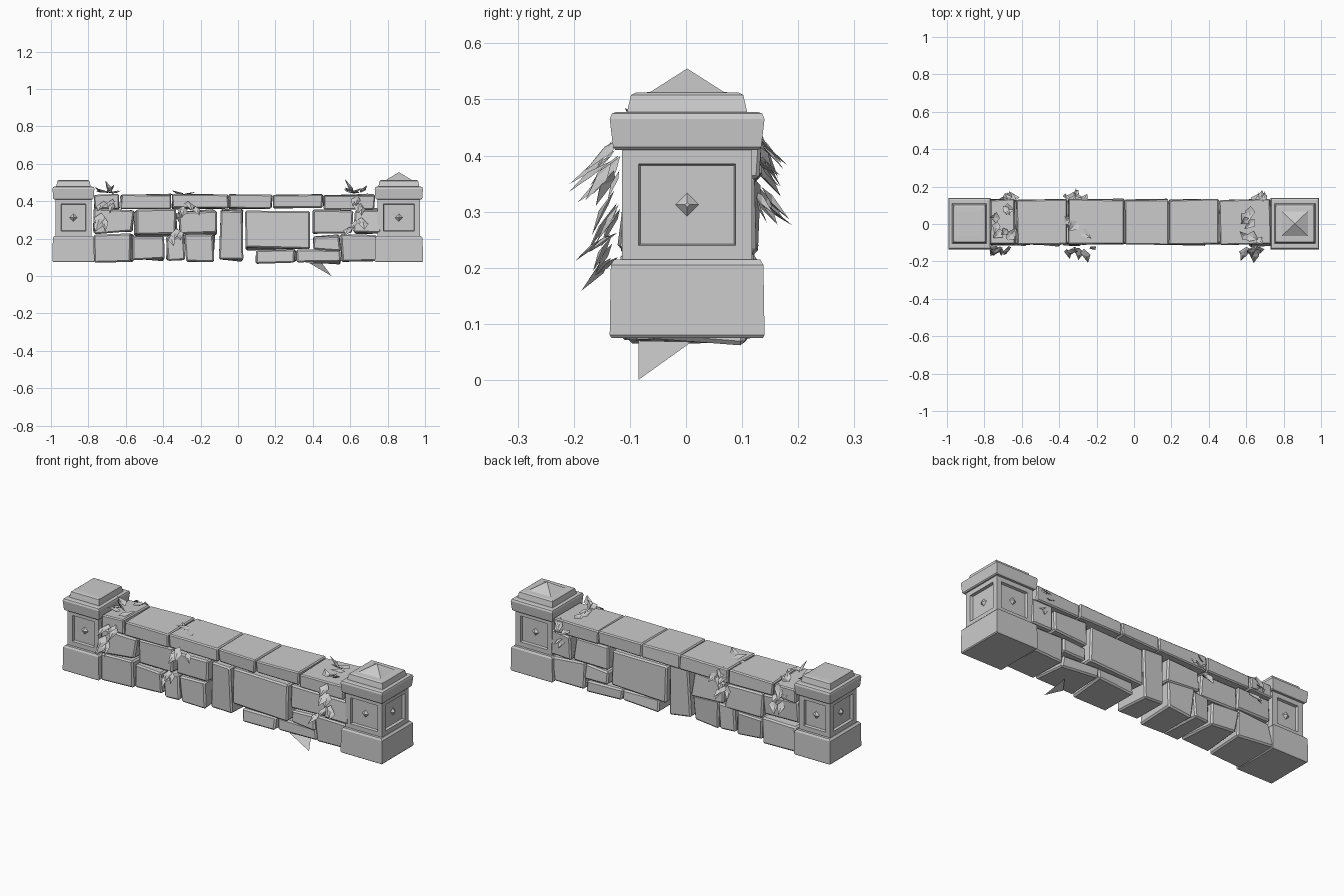
import bpy, bmesh, math, random
from mathutils import Vector, Matrix

if "Cube" in bpy.data.objects:
    bpy.data.objects.remove(bpy.data.objects["Cube"])

random.seed(7)


def finish(bm, name, bevel=0.0):
    me = bpy.data.meshes.new(name)
    bmesh.ops.recalc_face_normals(bm, faces=bm.faces)
    bm.to_mesh(me)
    bm.free()
    ob = bpy.data.objects.new(name, me)
    bpy.context.collection.objects.link(ob)
    if bevel:
        m = ob.modifiers.new("chipped_edges", 'BEVEL')
        m.width = bevel
        m.segments = 1
    return ob


def block(name, x0, x1, z0, z1, y0, y1, jitter=0.006, bevel=0.006):
    """Rough cut stone: a box with slightly moved corners."""
    bm = bmesh.new()
    bmesh.ops.create_cube(bm, size=1)
    for v in bm.verts:
        v.co = Vector((x0 + (v.co.x + .5) * (x1 - x0),
                       y0 + (v.co.y + .5) * (y1 - y0),
                       z0 + (v.co.z + .5) * (z1 - z0)))
        v.co += Vector([random.uniform(-jitter, jitter) for _ in range(3)])
    return finish(bm, name, bevel)


def stack(name, cx, cy, rings, peak=None):
    """Square rings (half x, half y, z) joined into one tapering solid."""
    bm = bmesh.new()
    loops = [[bm.verts.new((cx + sx * hx, cy + sy * hy, z))
              for sx, sy in ((-1, -1), (1, -1), (1, 1), (-1, 1))]
             for hx, hy, z in rings]
    for a, b in zip(loops, loops[1:]):
        for i in range(4):
            j = (i + 1) % 4
            bm.faces.new((a[i], a[j], b[j], b[i]))
    bm.faces.new(loops[0][::-1])
    top = bm.faces.new(loops[-1])
    if peak:
        bmesh.ops.poke(bm, faces=[top])
        bm.verts.ensure_lookup_table()
        bm.verts[-1].co.z = peak
    return finish(bm, name)


def shaft(name, cx, cy, hx, hy, z0, z1):
    """Pillar shaft with a sunken panel on each side."""
    bm = bmesh.new()
    bmesh.ops.create_cube(bm, size=2)
    for v in bm.verts:
        v.co = Vector((cx + v.co.x * hx, cy + v.co.y * hy,
                       (z0 + z1) / 2 + v.co.z * (z1 - z0) / 2))
    bm.normal_update()
    sides = [f for f in bm.faces if abs(f.normal.z) < .5]
    bmesh.ops.inset_individual(bm, faces=sides, thickness=0.042)
    bmesh.ops.inset_individual(bm, faces=sides, thickness=0.004, depth=-0.015)
    # small raised stud in each panel
    for f in sides:
        c, n = f.calc_center_median(), f.normal
        m = Matrix.Translation(c + n * 0.006) @ n.to_track_quat('Z', 'Y').to_matrix().to_4x4()
        bmesh.ops.create_cone(bm, segments=4, radius1=0.022, radius2=0.004,
                              depth=0.014, cap_ends=True, matrix=m)
    return finish(bm, name)


# pillars
for side, cx, hx, peak in (("left", -0.88, 0.108, None), ("right", 0.86, 0.125, 0.555)):
    stack(side + "_pillar_base", cx, 0.002,
          [(hx, .135, .075), (hx + .004, .138, .08), (hx + .002, .136, .205), (hx - .008, .13, .215)])
    shaft(side + "_pillar_shaft", cx, 0.002, hx - .012, .116, .21, .415)
    stack(side + "_pillar_cap", cx, 0.002,
          [(hx - .005, .128, .41), (hx, .132, .415), (hx + .004, .138, .465),
           (hx + .001, .134, .475), (hx - .008, .125, .478)])
    stack(side + "_pillar_crown", cx, 0.002,
          [(hx - .015, .108, .474), (hx - .022, .1, .508), (hx - .028, .092, .512),
           (hx - .055, .066, .513)], peak)

# coping stones along the top of the wall
edges = (-0.77, -0.63, -0.355, -0.05, 0.185, 0.455, 0.735)
for i, (a, b) in enumerate(zip(edges, edges[1:])):
    block(f"coping_stone_{i}", a + .004, b - .004, .36, .435, -.108, .132, .005)

# wall stones: x0, x1, z0, z1
stones = [
    (-.77, -.56, .23, .355), (-.55, -.33, .215, .35), (-.32, -.12, .225, .35),
    (-.095, .03, .08, .35), (.04, .38, .145, .35), (.395, .61, .225, .355),
    (.62, .755, .23, .36), (-.77, -.565, .08, .22), (-.555, -.39, .085, .21),
    (-.38, -.29, .08, .22), (-.28, -.13, .08, .23), (.1, .31, .075, .14),
    (.32, .545, .07, .135), (.40, .545, .14, .22), (.555, .74, .085, .22),
]
for i, s in enumerate(stones):
    d = random.uniform(-.008, .008)
    block(f"wall_stone_{i}", *s, -.108 + d, .118 - d, .01, .008)

# loose shard below the wall
bm = bmesh.new()
bm.faces.new([bm.verts.new(c) for c in
              ((.38, -.085, .07), (.5, -.085, 0), (.45, .01, .068))])
finish(bm, "loose_shard")


def leaf(bm, base, direction, side, length, width):
    """Folded leaf: two triangles pairs around a bent midrib."""
    d, s = direction.normalized(), side.normalized()
    n = d.cross(s)
    a = bm.verts.new(base)
    mid = bm.verts.new(base + d * length * .5 + n * width * .3)
    tip = bm.verts.new(base + d * length)
    for sgn in (-1, 1):
        w = bm.verts.new(base + d * length * .35 + s * width * sgn)
        bm.faces.new((a, mid, w))
        bm.faces.new((mid, tip, w))


def ivy(name, spots):
    """Each spot: x, z, face of the wall (-1 front, 1 back, 0 top), count."""
    bm = bmesh.new()
    for x, z, face, count in spots:
        for _ in range(count):
            r = random.uniform
            if face:
                base = Vector((x + r(-.035, .035), face * r(.115, .135), z + r(-.025, .025)))
                d = Vector((r(-.5, .5), face * r(.3, .8), r(-1, -.5)))
                s = Vector((1, r(-.5, .5), r(-.4, .4)))
            else:
                base = Vector((x + r(-.03, .03), r(-.09, .12), z))
                d = Vector((r(-1, 1), r(-1, 1), r(.05, .5)))
                s = d.cross(Vector((0, 0, 1)))
            leaf(bm, base, d, s, r(.06, .095), r(.018, .032))
    finish(bm, name)


# ivy clumps
ivy("left_ivy", [(-.7, .445, 0, 7), (-.7, .40, -1, 3), (-.73, .32, -1, 4),
                 (-.69, .42, 1, 5), (-.66, .35, 1, 2)])
ivy("middle_ivy", [(-.32, .435, 0, 3), (-.26, .38, -1, 4), (-.33, .23, -1, 4),
                   (-.30, .42, 1, 4), (-.32, .34, 1, 3)])
ivy("right_ivy", [(.63, .445, 0, 7), (.64, .41, -1, 4), (.66, .30, -1, 3),
                  (.60, .24, -1, 2), (.67, .42, 1, 4), (.66, .33, 1, 2)])
